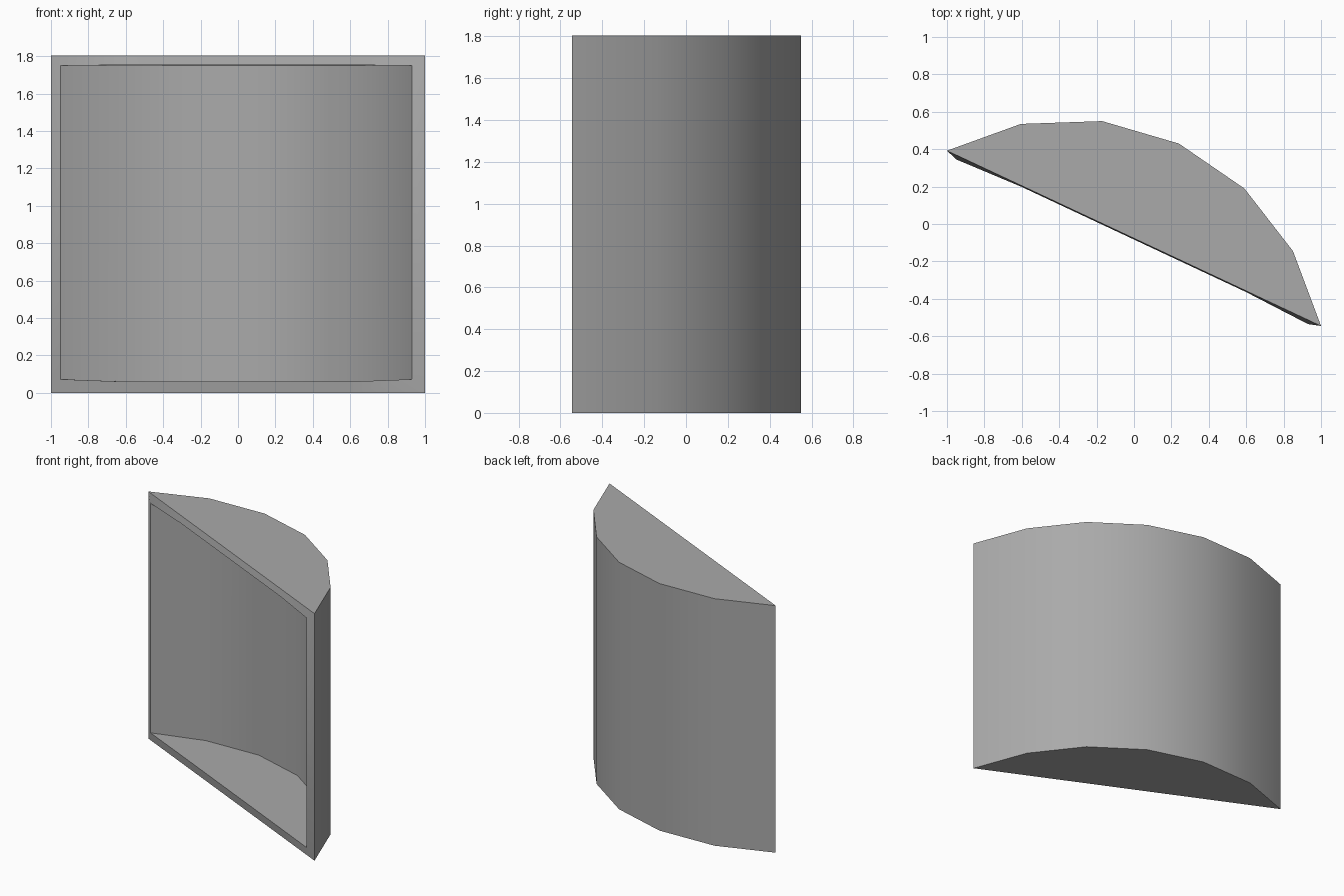
import bpy
import bmesh
import math
from mathutils import Vector

cube = bpy.data.objects.get("Cube")
if cube:
    bpy.data.objects.remove(cube, do_unlink=True)

HEIGHT = 1.805
WALL = 0.057

grey = bpy.data.materials.new("plain grey")
grey.use_nodes = True
colour = (0.4, 0.4, 0.4, 1)
grey.diffuse_color = colour
grey.node_tree.nodes["Principled BSDF"].inputs["Base Color"].default_value = colour

# Curved back outline, right end to left end
outer = [Vector(p) for p in [(-1, .392), (-.605, .535), (-.17, .55), (.24, .43),
                             (.59, .19), (.85, -.145), (1, -.545)]]


def inward(a, b):
    d = (b - a).normalized()
    return Vector((d.y, -d.x))


# Inner outline: mitred offset, with the ends pulled forward of the opening
inner = [Vector((-.95, .345))]
for a, b, c in zip(outer, outer[1:], outer[2:]):
    n, m = inward(a, b), inward(b, c)
    inner.append(b + (n + m) * WALL / (1 + n.dot(m)))
inner.append(Vector((.93, -.535)))

bm = bmesh.new()


def ring(points, z):
    return [bm.verts.new((p.x, p.y, z)) for p in points]


def strip(a, b):
    for i in range(len(a) - 1):
        bm.faces.new((a[i], a[i + 1], b[i + 1], b[i]))


def inner_ring(z, end_z):
    verts = ring(inner, z)
    verts[0].co.z = verts[-1].co.z = end_z
    return verts


out_low, out_high = ring(outer, 0), ring(outer, HEIGHT)
in_low, in_high = inner_ring(.06, .073), inner_ring(HEIGHT - .055, HEIGHT - .055)

# Back wall, outside and inside
strip(out_low, out_high)
strip(in_low, in_high)

# Caps and the bevelled rim along the opening
chord = outer[-1] - outer[0]
front = Vector((chord.y, -chord.x)).normalized()
for out, inn, z in ((out_low, in_low, .06), (out_high, in_high, HEIGHT - .052)):
    outer_mid = ring([outer[0] + chord * t for t in (.2, .8)], out[0].co.z)
    inner_mid = ring([outer[0] + chord * t + front * .006 for t in (.2, .8)], z)
    bm.faces.new(out + outer_mid[::-1])
    bm.faces.new(inn + inner_mid[::-1])
    strip([out[0]] + outer_mid + [out[-1]], [inn[0]] + inner_mid + [inn[-1]])

# Upright rims at both ends
for i in (0, -1):
    bm.faces.new((out_low[i], out_high[i], in_high[i], in_low[i]))

bmesh.ops.recalc_face_normals(bm, faces=bm.faces)
mesh = bpy.data.meshes.new("curved_shell")
bm.to_mesh(mesh)
bm.free()
mesh.materials.append(grey)

shell = bpy.data.objects.new("curved_shell", mesh)
bpy.context.collection.objects.link(shell)
bpy.context.view_layer.objects.active = shell
shell.select_set(True)
bpy.ops.object.shade_smooth_by_angle(angle=math.radians(30))
